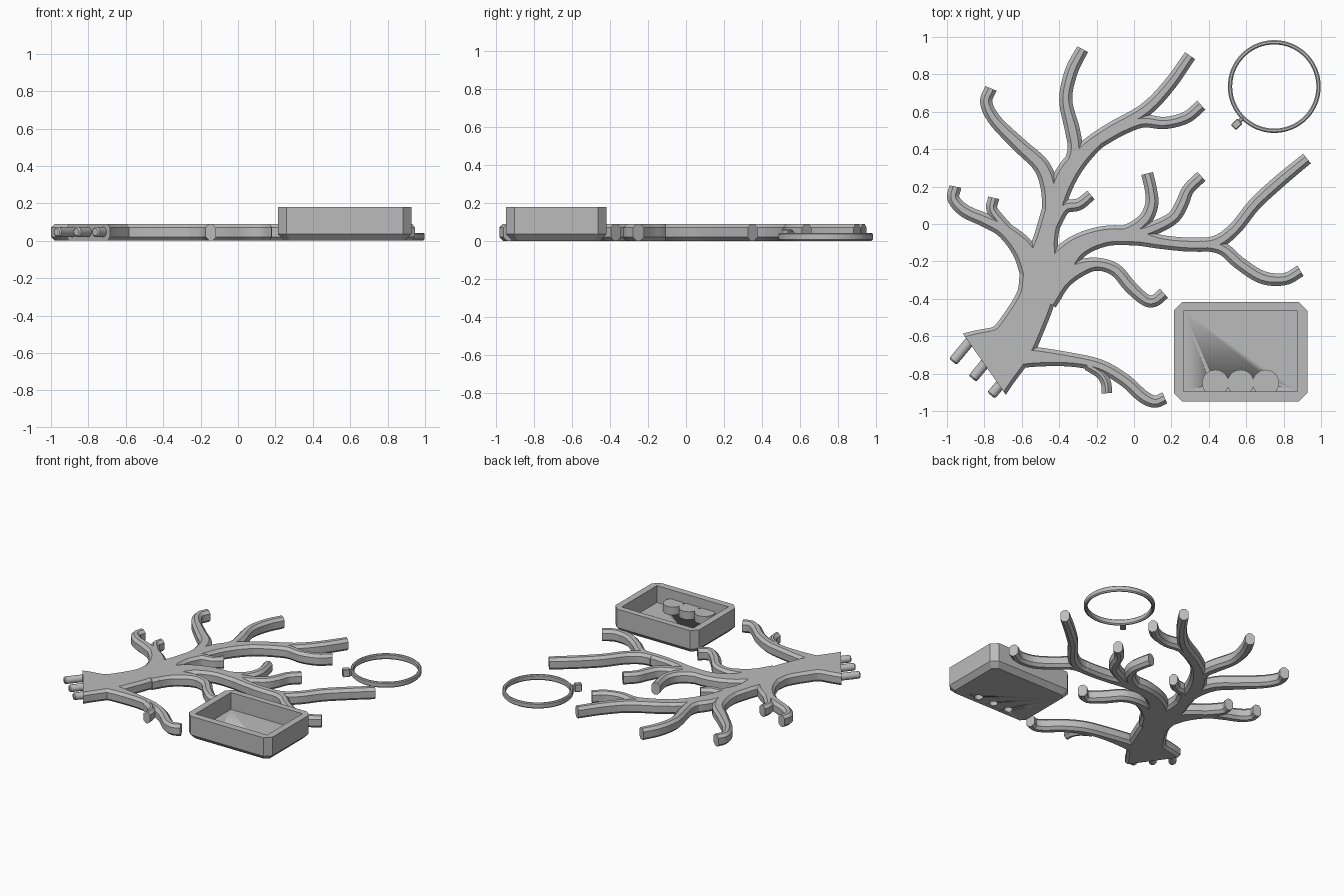
import bpy, bmesh, math
from mathutils import Vector, Matrix

if "Cube" in bpy.data.objects:
    bpy.data.objects.remove(bpy.data.objects["Cube"])

grey = bpy.data.materials.new("plain grey")
grey.diffuse_color = (0.5, 0.5, 0.5, 1)
grey.use_nodes = True
grey.node_tree.nodes["Principled BSDF"].inputs["Base Color"].default_value = grey.diffuse_color


def finish(name, bm, angle=30):
    bmesh.ops.recalc_face_normals(bm, faces=bm.faces)
    me = bpy.data.meshes.new(name)
    bm.to_mesh(me)
    bm.free()
    me.materials.append(grey)
    ob = bpy.data.objects.new(name, me)
    bpy.context.collection.objects.link(ob)
    bpy.ops.object.select_all(action='DESELECT')
    ob.select_set(True)
    bpy.context.view_layer.objects.active = ob
    bpy.ops.object.shade_smooth_by_angle(angle=math.radians(angle))
    return ob


def skin(bm, rings, closed=False):
    """Bridge equal rings of points, capping the ends when open."""
    vs = [[bm.verts.new(p) for p in r] for r in rings]
    n = len(vs[0])
    for a, b in zip(vs, vs[1:] + vs[:1] if closed else vs[1:]):
        for i in range(n):
            bm.faces.new((a[i], a[(i + 1) % n], b[(i + 1) % n], b[i]))
    if not closed:
        bm.faces.new(vs[0])
        bm.faces.new(vs[-1])


def smooth_path(pts, steps=6):
    """Catmull-Rom through (x, y, width) points."""
    p = [Vector(q) for q in pts]
    p = [2 * p[0] - p[1]] + p + [2 * p[-1] - p[-2]]
    out = []
    for a, b, c, d in zip(p, p[1:], p[2:], p[3:]):
        for k in range(steps):
            t = k / steps
            out.append(0.5 * (2 * b + (c - a) * t + (2 * a - 5 * b + 4 * c - d) * t * t
                              + (3 * b - a - 3 * c + d) * t ** 3))
    return out + [p[-2]]


def limb(name, *pts, top=0.09, ch=0.02):
    """Flat limb with chamfered edges, swept along a tapering path."""
    path = smooth_path(pts)
    rings = []
    for i, p in enumerate(path):
        d = path[min(i + 1, len(path) - 1)] - path[max(i - 1, 0)]
        side = Vector((-d.y, d.x, 0)).normalized()
        w = p.z / 2
        section = [(-w + ch, 0), (w - ch, 0), (w, ch), (w, top - ch),
                   (w - ch, top), (-w + ch, top), (-w, top - ch), (-w, ch)]
        rings.append([Vector((p.x, p.y, z)) + side * s for s, z in section])
    bm = bmesh.new()
    skin(bm, rings)
    return finish(name, bm)


# Trunk, running on into the upper right branch
limb("trunk", (-.80, -.75, .40), (-.67, -.655, .28), (-.60, -.55, .24), (-.525, -.395, .21),
     (-.50, -.255, .21), (-.47, -.07, .13), (-.42, .115, .12), (-.36, .265, .125),
     (-.26, .39, .105), (-.13, .495, .085), (.06, .61, .075), (.19, .745, .07), (.30, .90, .065))

# Upper branches
limb("top_branch", (-.34, .28, .10), (-.315, .40, .08), (-.33, .505, .08),
     (-.365, .665, .07), (-.335, .815, .07), (-.275, .935, .065))
limb("upper_right_twig", (-.18, .45, .08), (-.075, .51, .08), (.045, .55, .07),
     (.165, .54, .065), (.28, .57, .065), (.36, .635, .065))
limb("upper_left_branch", (-.44, .05, .105), (-.45, .185, .095), (-.495, .31, .09),
     (-.61, .42, .08), (-.74, .55, .07), (-.79, .65, .065), (-.765, .725, .065))
limb("inner_twig", (-.44, -.02, .08), (-.375, .085, .07), (-.295, .105, .065), (-.23, .155, .06))

# Left branch and twig
limb("left_branch", (-.525, -.295, .15), (-.585, -.145, .13), (-.69, -.035, .09),
     (-.795, .02, .075), (-.905, .07, .07), (-.965, .135, .065), (-.955, .20, .065))
limb("left_twig", (-.65, -.06, .07), (-.715, .015, .065), (-.76, .08, .06), (-.75, .14, .06))

# Right branch and its offshoots
limb("right_branch", (-.475, -.35, .20), (-.395, -.22, .17), (-.30, -.12, .13),
     (-.155, -.065, .11), (.005, -.065, .10), (.14, -.095, .075), (.30, -.11, .075),
     (.435, -.10, .075), (.54, -.025, .07), (.645, .105, .07), (.78, .23, .07), (.925, .35, .065))
limb("right_lower_fork", (.35, -.105, .07), (.47, -.13, .07), (.565, -.21, .07),
     (.685, -.285, .07), (.805, -.295, .065), (.89, -.25, .065))
limb("right_short_twig", (-.13, -.07, .09), (-.02, -.035, .08), (.06, .025, .075),
     (.095, .105, .07), (.09, .185, .065), (.07, .27, .065))
limb("right_long_twig", (-.05, -.065, .08), (.085, -.03, .075), (.205, .03, .07),
     (.255, .105, .07), (.29, .185, .065), (.36, .255, .065))

# Lower branches
limb("lower_branch", (-.475, -.405, .14), (-.395, -.30, .12), (-.30, -.24, .095),
     (-.20, -.215, .07), (-.10, -.245, .07), (-.02, -.335, .07), (.06, -.405, .065),
     (.11, -.41, .065), (.16, -.37, .065))
limb("bottom_branch", (-.69, -.725, .13), (-.555, -.71, .11), (-.34, -.725, .075),
     (-.18, -.76, .07), (-.05, -.835, .07), (.045, -.92, .07), (.11, -.95, .065), (.165, -.93, .065))
limb("bottom_twig", (-.25, -.755, .055), (-.18, -.80, .055), (-.15, -.85, .055), (-.145, -.905, .055))


def circle(r, z, n=32):
    return [Vector((r * math.cos(2 * math.pi * i / n), r * math.sin(2 * math.pi * i / n), z))
            for i in range(n)]


def cylinder(bm, r, z0, z1, place, tip=0.0):
    rings = [circle(r, z0), circle(r, z1 - tip)]
    if tip:
        rings.append(circle(r - tip, z1))
    skin(bm, [[place @ p for p in ring] for ring in rings])


# Plug pegs on the trunk's foot
out = Vector((-.64, -.77, 0))
aim = out.to_track_quat('Z', 'Y').to_matrix().to_4x4()
for i, (x, y) in enumerate([(-.905, -.66), (-.80, -.75), (-.70, -.84)]):
    bm = bmesh.new()
    cylinder(bm, .027, -.05, .10, Matrix.Translation((x, y, .047)) @ aim, tip=.008)
    finish(f"peg_{i + 1}", bm)

# Hoop with chamfered rim
bm = bmesh.new()
prof = [(.225, .008), (.233, 0), (.24, 0), (.248, .008), (.248, .036), (.242, .042), (.231, .042), (.225, .036)]
n = 96
skin(bm, [[Vector((.75 + r * math.cos(2 * math.pi * i / n), .735 + r * math.sin(2 * math.pi * i / n), z))
           for r, z in prof] for i in range(n)], closed=True)
finish("hoop", bm)

# Clip on the hoop: a stem with a slightly wider head
for name, dist, size in [("clip_stem", .262, (.05, .022, .05)), ("clip_head", .285, (.05, .04, .06))]:
    bm = bmesh.new()
    turn = Matrix.Rotation(math.radians(225), 4, 'Z')
    bmesh.ops.create_cube(bm, size=1, matrix=Matrix.Translation((.75, .735, size[2] / 2)) @ turn
                          @ Matrix.Translation((dist, 0, 0)) @ Matrix.Diagonal((*size, 1)))
    bmesh.ops.bevel(bm, geom=bm.edges[:], offset=.005, segments=1, affect='EDGES')
    finish(name, bm)


# Tray: cut corners, tapered underside, hollow top
def tray_ring(inset, z, cut=.045):
    hx, hy = .357 - inset, .265 - inset
    pts = [(hx, -hy + cut), (hx, hy - cut), (hx - cut, hy), (-hx + cut, hy),
           (-hx, hy - cut), (-hx, -hy + cut), (-hx + cut, -hy), (hx - cut, -hy)]
    return [Vector((.57 + x, -.683 + y, z)) for x, y in pts]


bm = bmesh.new()
skin(bm, [tray_ring(.035, 0, .03), tray_ring(0, .037), tray_ring(0, .18)])
tray = finish("tray", bm, 20)

bm = bmesh.new()
bmesh.ops.create_cube(bm, size=1, matrix=Matrix.Translation((.57, -.68, .15))
                      @ Matrix.Diagonal((.61, .43, .20, 1)))
cavity = finish("cavity_cutter", bm)

# Sockets under the tray, with bosses rising from its floor
xs = (.435, .57, .705)
bm = bmesh.new()
for x in xs:
    cylinder(bm, .03, -.05, .095, Matrix.Translation((x, -.85, 0)))
sockets = finish("socket_cutter", bm)


def cut(ob, cutter):
    m = ob.modifiers.new("cut", 'BOOLEAN')
    m.operation, m.solver, m.object = 'DIFFERENCE', 'EXACT', cutter
    cutter.hide_render = True
    cutter.display_type = 'WIRE'


cut(tray, cavity)
cut(tray, sockets)
for i, x in enumerate(xs):
    bm = bmesh.new()
    cylinder(bm, .071, .04, .11, Matrix.Translation((x, -.85, 0)))
    cut(finish(f"socket_boss_{i + 1}", bm), sockets)
